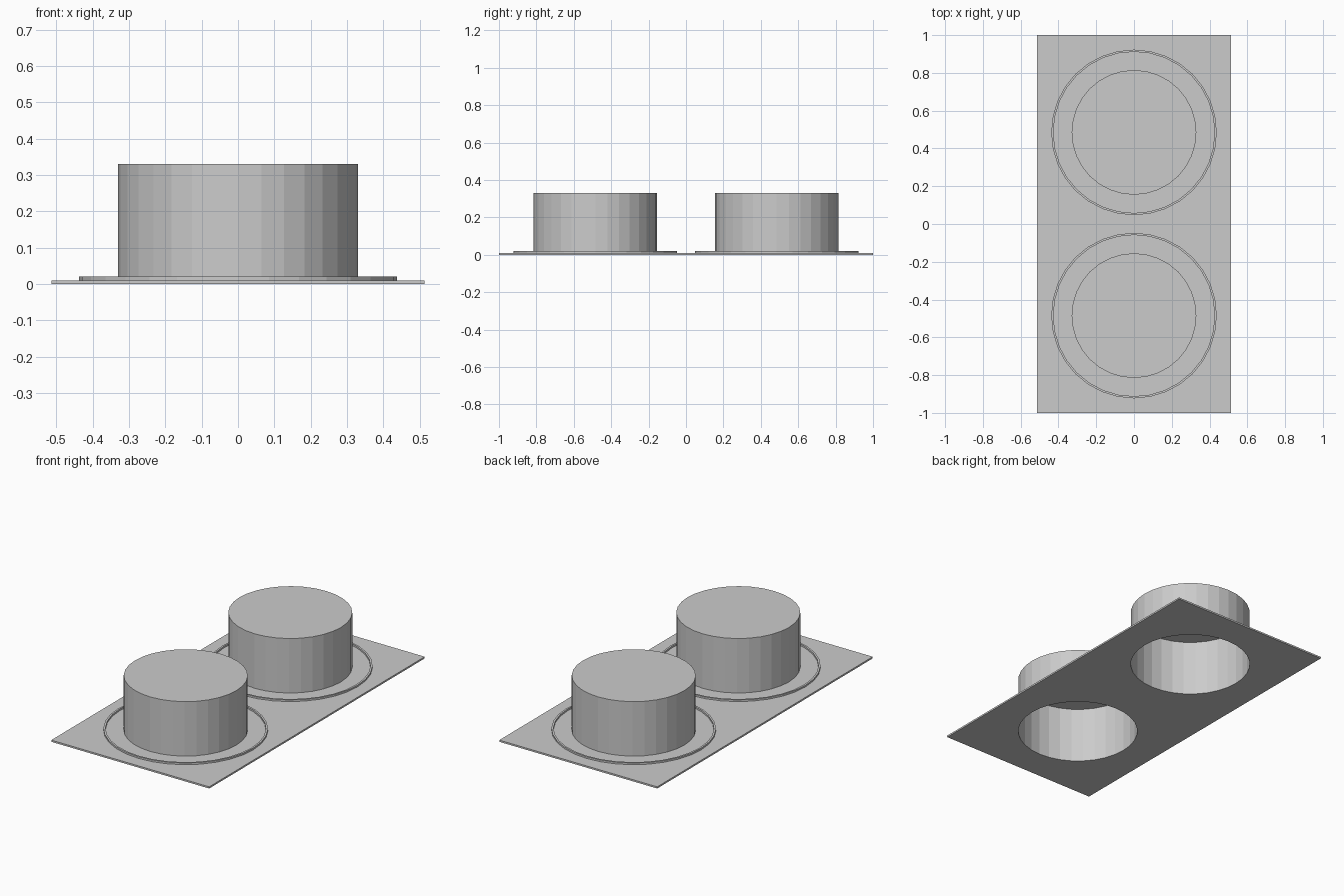
import bpy
import bmesh
from math import cos, sin, tau

if "Cube" in bpy.data.objects:
    bpy.data.objects.remove(bpy.data.objects["Cube"])

SEGS = 32
HOLE_R = 0.33
CENTRES = {"front": -0.485, "back": 0.485}


def lathe(name, profile, y, closed=False):
    """Spin (radius, height) points round a vertical axis; radius-ended open profiles get a cap."""
    bm = bmesh.new()
    rings = [[bm.verts.new((r * cos(tau * i / SEGS), r * sin(tau * i / SEGS), z))
              for i in range(SEGS)] for r, z in profile]
    pairs = list(zip(rings, rings[1:]))
    if closed:
        pairs.append((rings[-1], rings[0]))
    for a, b in pairs:
        for i in range(SEGS):
            j = (i + 1) % SEGS
            bm.faces.new((a[i], a[j], b[j], b[i]))
    if not closed:
        bm.faces.new(rings[-1])
    mesh = bpy.data.meshes.new(name)
    bm.to_mesh(mesh)
    bm.free()
    obj = bpy.data.objects.new(name, mesh)
    obj.location.y = y
    bpy.context.collection.objects.link(obj)
    return obj


# Thin rectangular base plate
bpy.ops.mesh.primitive_cube_add(size=1, location=(0, 0, 0.005))
plate = bpy.context.object
plate.name = "base_plate"
plate.scale = (1.026, 2, 0.01)
bpy.ops.object.transform_apply(location=True, scale=True)

for side, y in CENTRES.items():
    # Round opening through the plate
    bpy.ops.mesh.primitive_cylinder_add(vertices=SEGS, radius=HOLE_R, depth=0.2,
                                        location=(0, y, 0))
    cutter = bpy.context.object
    cutter.name = side + "_hole_cutter"
    cutter.hide_render = True
    cut = plate.modifiers.new(side + "_hole", 'BOOLEAN')
    cut.operation = 'DIFFERENCE'
    cut.solver = 'EXACT'
    cut.object = cutter
    bpy.context.view_layer.objects.active = plate
    bpy.ops.object.modifier_apply(modifier=cut.name)
    bpy.data.objects.remove(cutter)

    # Hollow drum: thin wall with closed top, open below
    lathe(side + "_drum", [(HOLE_R, 0.01), (HOLE_R, 0.33)], y)

    # Narrow raised rim around the drum
    lathe(side + "_rim", [(0.438, 0.0), (0.438, 0.02), (0.427, 0.02), (0.427, 0.0)],
          y, closed=True)
